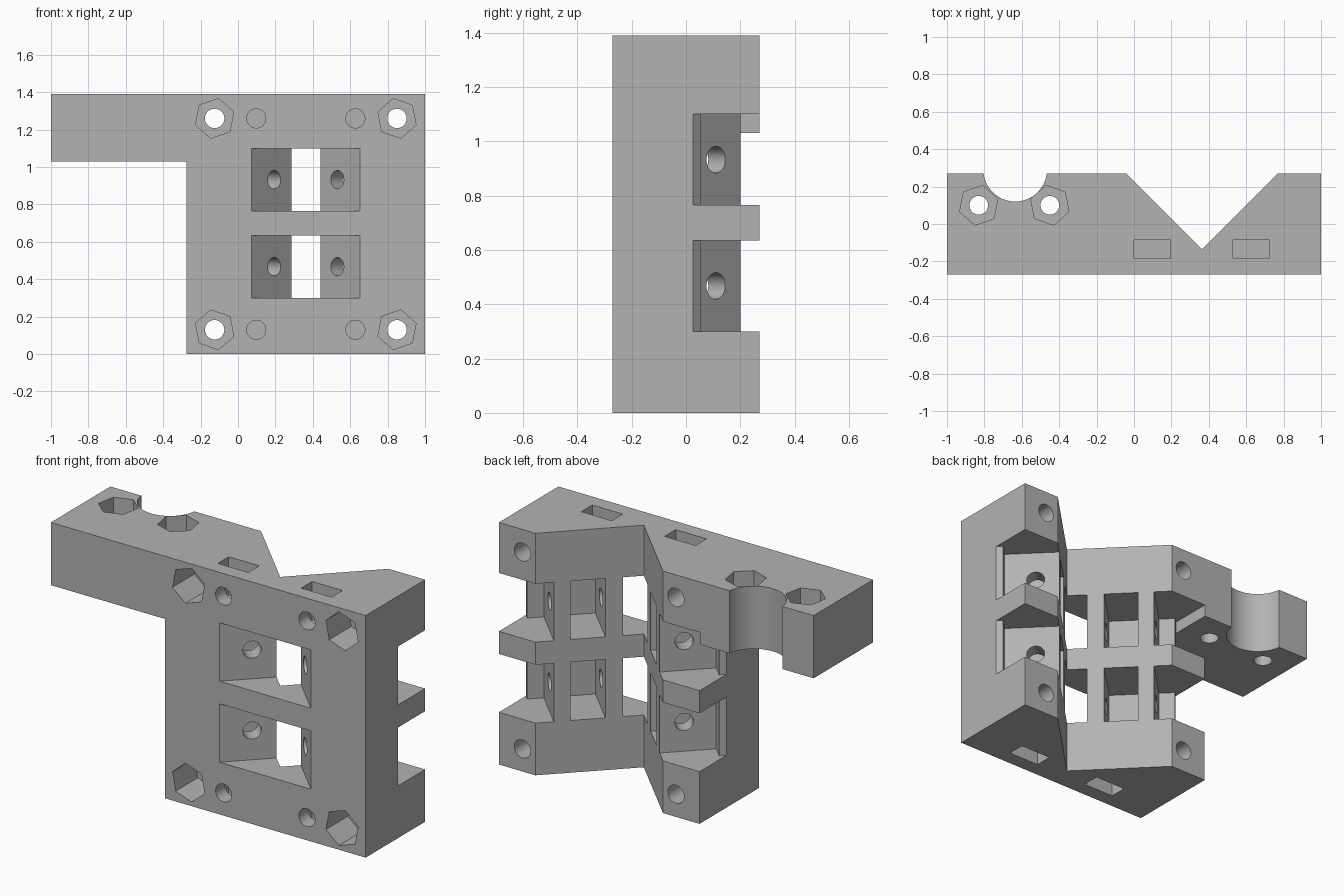
import bpy, bmesh, math
from mathutils import Matrix

cube = bpy.data.objects.get("Cube")
if cube:
    bpy.data.objects.remove(cube, do_unlink=True)

MID = 0.3625                      # symmetry line of the main block
BANDS = [(0.30, 0.635), (0.765, 1.10)]
H = 1.39

grey = bpy.data.materials.new("plain grey")
grey.use_nodes = True
grey.diffuse_color = (0.45, 0.45, 0.45, 1)
grey.node_tree.nodes["Principled BSDF"].inputs["Base Color"].default_value = (0.45, 0.45, 0.45, 1)


def make(name, bm):
    bmesh.ops.recalc_face_normals(bm, faces=bm.faces)
    mesh = bpy.data.meshes.new(name)
    bm.to_mesh(mesh)
    bm.free()
    obj = bpy.data.objects.new(name, mesh)
    bpy.context.collection.objects.link(obj)
    return obj


def prism(name, points, lo, hi, axis="z"):
    """Extrude a profile along z (points are x, y) or along y (points are x, z)."""
    bm = bmesh.new()
    place = (lambda a, b, t: (a, b, t)) if axis == "z" else (lambda a, b, t: (a, t, b))
    face = bm.faces.new([bm.verts.new(place(a, b, lo)) for a, b in points])
    ext = bmesh.ops.extrude_face_region(bm, geom=[face])
    move = [v for v in ext["geom"] if isinstance(v, bmesh.types.BMVert)]
    bmesh.ops.translate(bm, verts=move, vec=place(0, 0, hi - lo))
    return make(name, bm)


def ring(cx, cy, r, n, turn=0):
    return [(cx + r * math.cos(turn + i * math.tau / n),
             cy + r * math.sin(turn + i * math.tau / n)) for i in range(n)]


def box(x0, x1, y0, y1):
    return [(x0, y0), (x1, y0), (x1, y1), (x0, y1)]


def mirrored(points):
    return [(2 * MID - x, y) for x, y in points]


def diagonal(u, v):
    """Point from coordinates along (x + y) and across (x - y) the groove wall."""
    return ((u + v) / 2, (u - v) / 2)


# L-shaped body: main block with side arm
body = prism("carriage_block", [(-0.275, 0), (1, 0), (1, H), (-1, H), (-1, 1.03), (-0.275, 1.03)],
             -0.27, 0.27, "y")
cutters = []

# V groove down the back
cutters.append(prism("groove", [(MID, -0.135), (MID + 0.6, 0.465), (MID - 0.6, 0.465)], -0.1, 1.5))

# Roller pockets, front windows and outer notches, in two bands
slot = [diagonal(u, v) for u, v in [(0.515, 0.4), (0.775, 0.4), (0.775, 0.92), (0.515, 0.92)]]
notch = [(0.5, 0.4), (0.695, 0.205), (0.91, -0.01), (0.9725, 0.0525), (1.002, 0.023), (1.002, 0.4)]
for lo, hi in BANDS:
    cutters.append(prism("front_window", [(MID - 0.37, -0.35), (MID + 0.37, -0.35), (MID, 0.02)], lo, hi))
    for flip in (False, True):
        for name, shape in (("roller_slot", slot), ("outer_notch", notch)):
            cutters.append(prism(name, mirrored(shape) if flip else shape, lo, hi))
        # Axle hole running parallel to the groove wall
        axle = prism("axle_hole", ring(0, 0, 0.049, 32), -0.25, 0.25)
        x, y = diagonal(0.64, 0.68)
        side = -1 if flip else 1
        axle.data.transform(Matrix.Translation((MID + side * (x - MID), y, (lo + hi) / 2))
                            @ Matrix.Rotation(-side * math.pi / 4, 4, "Z")
                            @ Matrix.Rotation(math.pi / 2, 4, "X"))
        cutters.append(axle)

# Corner bolt holes with nut traps, plus blind screw holes with nut slots
for sx in (-1, 1):
    for z, sz in ((1.26, 1), (0.13, -1)):
        bx = MID + sx * 0.4875
        cutters.append(prism("bolt_hole", ring(bx, z, 0.052, 32), -0.4, 0.4, "y"))
        turn = math.radians(90 + sx * sz * 11)
        cutters.append(prism("nut_trap", ring(bx, z, 0.108, 6, turn), -0.4, -0.07, "y"))
        nx = MID + sx * 0.265
        cutters.append(prism("screw_hole", ring(nx, z, 0.051, 32), -0.4, -0.03, "y"))
        ends = (1.17, 1.5) if sz > 0 else (-0.1, 0.22)
        cutters.append(prism("nut_slot", box(nx - 0.097, nx + 0.097, -0.185, -0.085), *ends))

# Rod seat and clamp bolts in the arm
cutters.append(prism("rod_seat", ring(-0.635, 0.29, 0.17, 64), 0.9, 1.5))
for sx in (-1, 1):
    ax = -0.64 + sx * 0.19
    cutters.append(prism("clamp_hole", ring(ax, 0.10, 0.05, 32), 0.9, 1.5))
    cutters.append(prism("clamp_nut_trap", ring(ax, 0.10, 0.108, 6, math.radians(90 + sx * 11)), 1.24, 1.5))

# Cut everything out of the body and bake the result
for cutter in cutters:
    cutter.hide_render = True
    mod = body.modifiers.new(cutter.name, "BOOLEAN")
    mod.operation, mod.solver, mod.object = "DIFFERENCE", "EXACT", cutter
bpy.context.view_layer.update()
baked = bpy.data.meshes.new_from_object(body.evaluated_get(bpy.context.evaluated_depsgraph_get()))
body.modifiers.clear()
body.data = baked
for cutter in cutters:
    bpy.data.objects.remove(cutter, do_unlink=True)

body.data.materials.clear()
body.data.materials.append(grey)
bpy.ops.object.select_all(action="DESELECT")
body.select_set(True)
bpy.context.view_layer.objects.active = body
bpy.ops.object.shade_smooth_by_angle(angle=math.radians(30))
